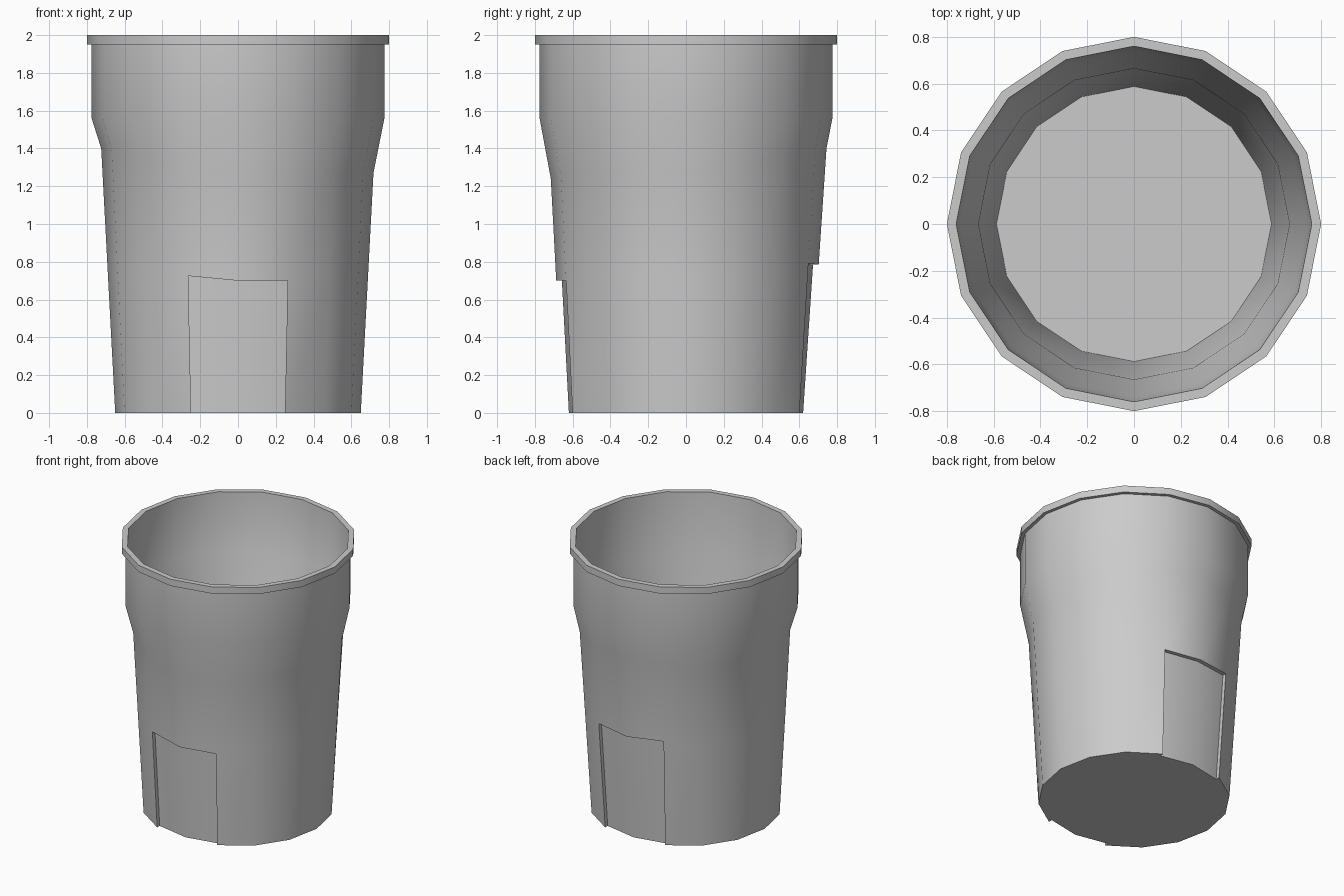
import bpy, bmesh
from math import cos, sin, pi

if "Cube" in bpy.data.objects:
    bpy.data.objects.remove(bpy.data.objects["Cube"])

N = 16
bm = bmesh.new()
# top heights of the recessed panels, per column (back 3-5, front 11-13)
PANEL = {3: 0.79, 4: 0.785, 5: 0.80, 11: 0.725, 12: 0.70, 13: 0.70}


def vert(i, r, z, dy=0.0):
    a = 2 * pi * i / N
    return bm.verts.new((r * cos(a), r * sin(a) + dy, z))


def body_r(i, z):
    # tapered lower body, slightly fuller towards the back
    back = max(0.0, sin(2 * pi * i / N)) ** 2
    return 0.65 + 0.053 * z + 0.014 * back * z


def bend_z(i):
    # uneven height where the shoulder meets the lower body
    a = 2 * pi * i / N
    return 1.24 + 0.16 * max(0.0, -cos(a), sin(a)) + 0.03 * max(0.0, cos(a)) * (1 - max(0.0, sin(a)))


def ring(r, z):
    return [vert(i, r, z) for i in range(N)]


# outer lower wall
base = [vert(i, body_r(i, 0), 0) for i in range(N)]
mid = [vert(i, body_r(i, PANEL.get(i, 0.74)), PANEL.get(i, 0.74)) for i in range(N)]
bend = [vert(i, body_r(i, bend_z(i)), bend_z(i)) for i in range(N)]
inner_bend = [vert(i, 0.665, bend_z(i)) for i in range(N)]

# shoulder, collar, rim, inside wall, floor
rings = [base, mid, bend, ring(0.775, 1.56), ring(0.775, 1.95), ring(0.8, 1.95),
         ring(0.8, 2.0), ring(0.76, 2.0), ring(0.74, 1.56), inner_bend, ring(0.588, 0.05)]
recessed = (3, 4, 11, 12)
for k in range(len(rings) - 1):
    lo, hi = rings[k], rings[k + 1]
    for i in range(N):
        if k == 0 and i in recessed:
            continue
        j = (i + 1) % N
        bm.faces.new((lo[i], lo[j], hi[j], hi[i]))
bm.faces.new(rings[-1])

# recessed panels, front and back
notch = {}
for cols, dy in (((3, 4, 5), -0.03), ((11, 12, 13), 0.03)):
    low = [vert(i, body_r(i, 0), 0, dy) for i in cols]
    top = [vert(i, body_r(i, PANEL[i]), PANEL[i], dy) for i in cols]
    for n in range(2):
        bm.faces.new((low[n], low[n + 1], top[n + 1], top[n]))
        bm.faces.new((top[n], top[n + 1], mid[cols[n + 1]], mid[cols[n]]))
    for n in (0, 2):
        bm.faces.new((base[cols[n]], low[n], top[n], mid[cols[n]]))
    notch[cols[0]] = [base[cols[0]], low[0]]
    notch[cols[1]] = [low[1]]
    notch[cols[2]] = [low[2], base[cols[2]]]

# underside following the notches
outline = []
for i in range(N):
    outline += notch.get(i, [base[i]])
bm.faces.new(outline)

bmesh.ops.recalc_face_normals(bm, faces=bm.faces[:])
mesh = bpy.data.meshes.new("cup")
bm.to_mesh(mesh)
bm.free()
cup = bpy.data.objects.new("cup", mesh)
bpy.context.collection.objects.link(cup)
bpy.context.view_layer.objects.active = cup
cup.select_set(True)
bpy.ops.object.shade_smooth_by_angle(angle=pi / 6)
